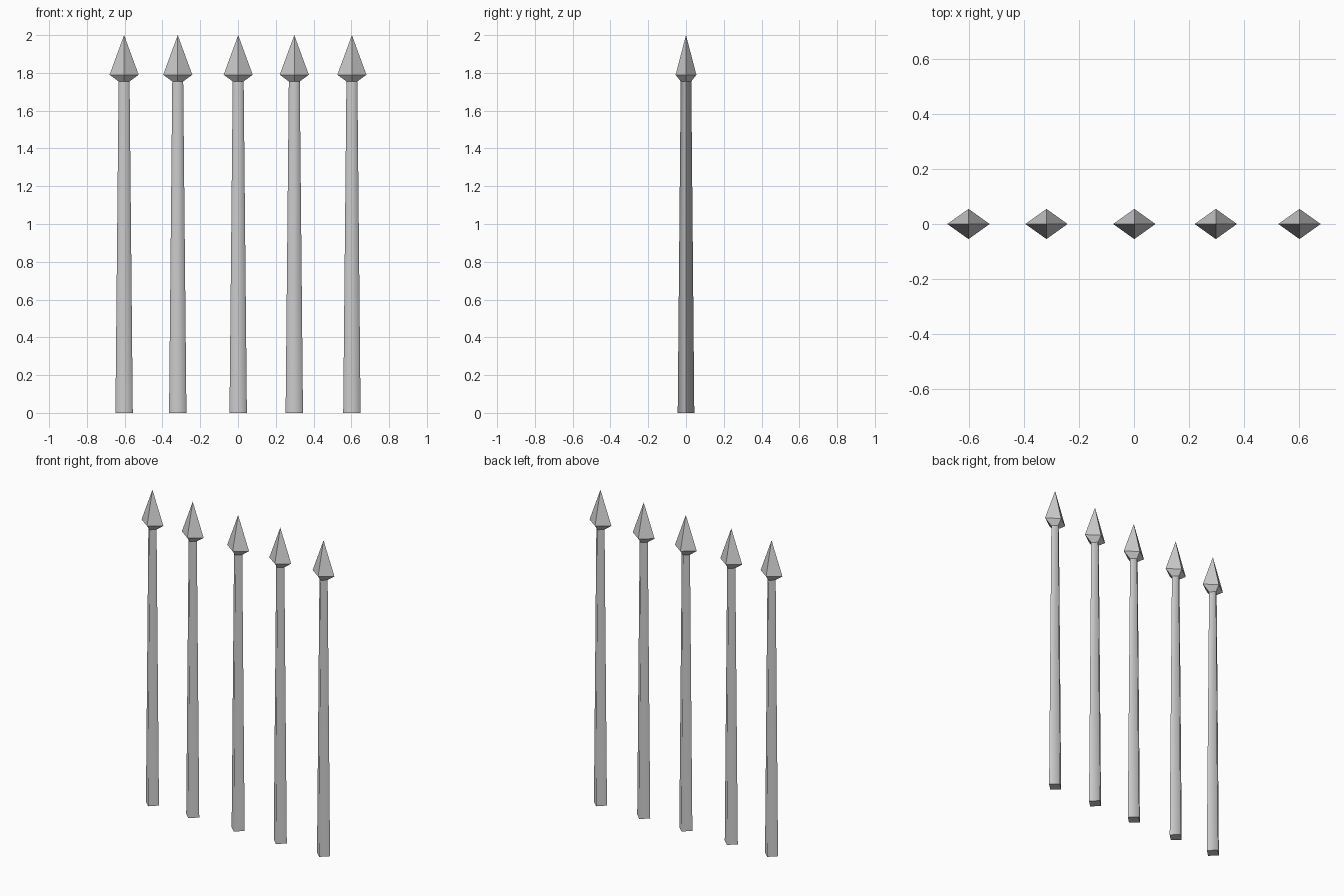
import bpy, bmesh

if "Cube" in bpy.data.objects:
    bpy.data.objects.remove(bpy.data.objects["Cube"])

# Diamond cross-section rings from the ground up: (z, half width x, half depth y)
RINGS = [(0.0, 0.046, 0.044), (1.755, 0.029, 0.028), (1.79, 0.077, 0.055)]
TIP_Z = 2.0


def make_spike(name, x):
    bm = bmesh.new()
    rings = [[bm.verts.new(p) for p in ((rx, 0, z), (0, ry, z), (-rx, 0, z), (0, -ry, z))]
             for z, rx, ry in RINGS]
    tip = bm.verts.new((0, 0, TIP_Z))
    # Bottom cap
    bm.faces.new(rings[0][::-1])
    for i in range(4):
        j = (i + 1) % 4
        # Tapered shaft, softly shaded across its front and back ridges
        shaft = bm.faces.new((rings[0][i], rings[0][j], rings[1][j], rings[1][i]))
        shaft.smooth = True
        # Flared collar and pointed head
        bm.faces.new((rings[1][i], rings[1][j], rings[2][j], rings[2][i]))
        bm.faces.new((rings[2][i], rings[2][j], tip))
    # Only the front and back shaft ridges stay soft
    soft = {frozenset((rings[0][i], rings[1][i])) for i in (1, 3)}
    for e in bm.edges:
        e.smooth = frozenset(e.verts) in soft
    mesh = bpy.data.meshes.new(name)
    bm.to_mesh(mesh)
    bm.free()
    obj = bpy.data.objects.new(name, mesh)
    obj.location.x = x
    bpy.context.collection.objects.link(obj)


# Row of five slightly uneven spikes
for n, x in enumerate((-0.603, -0.319, 0.001, 0.298, 0.603), 1):
    make_spike(f"spear_spike_{n}", x)
